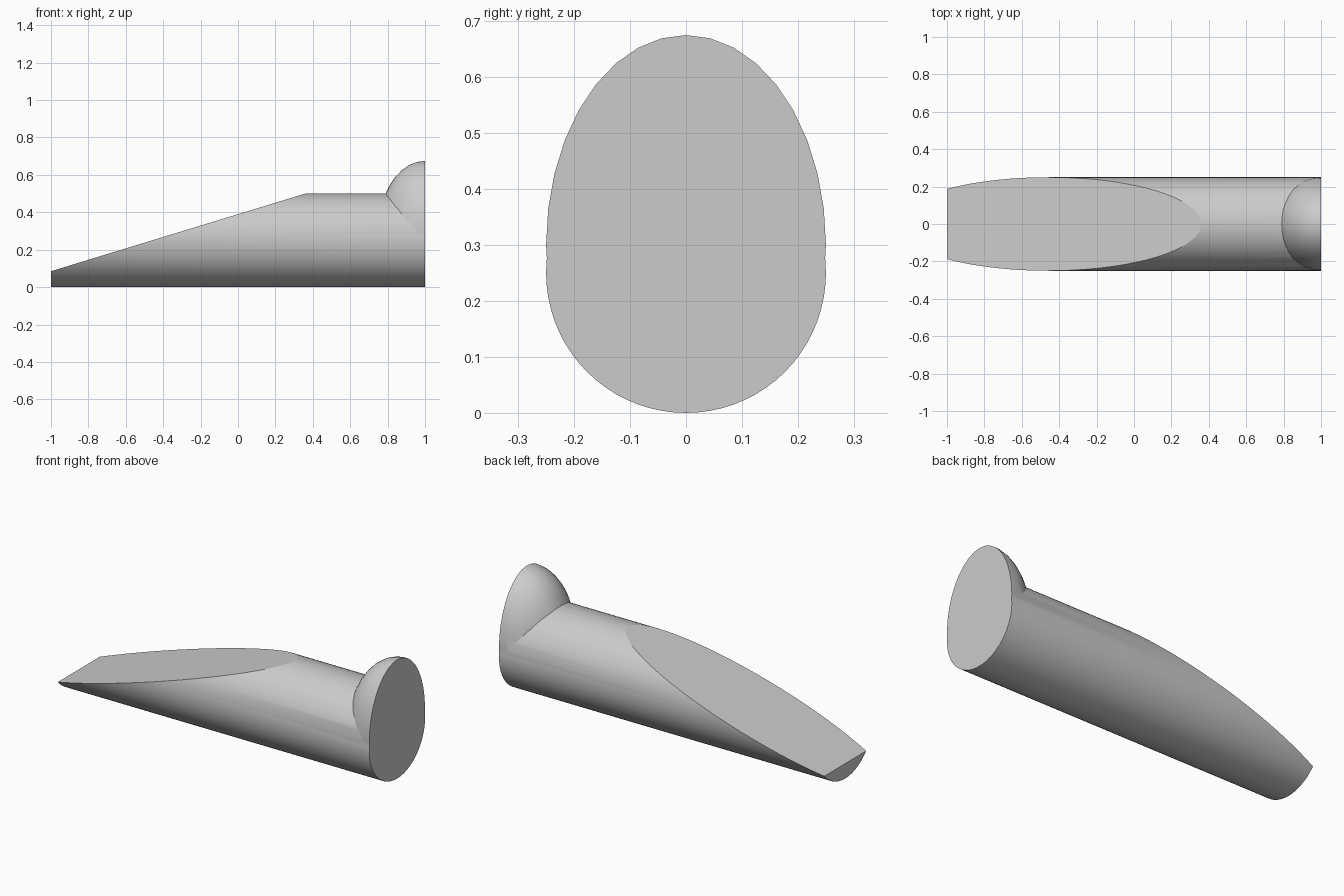
import bpy, bmesh
from mathutils import Matrix, Vector

if "Cube" in bpy.data.objects:
    bpy.data.objects.remove(bpy.data.objects["Cube"], do_unlink=True)

# One plain grey
GREY = (0.6, 0.6, 0.6, 1)
mat = bpy.data.materials.new("plain grey")
mat.use_nodes = True
mat.diffuse_color = GREY
mat.node_tree.nodes["Principled BSDF"].inputs["Base Color"].default_value = GREY


def slice_off(bm, point, normal):
    """Remove everything on the normal's side of a plane and cap the cut."""
    geom = bm.verts[:] + bm.edges[:] + bm.faces[:]
    cut = bmesh.ops.bisect_plane(bm, geom=geom, dist=1e-5, plane_co=point,
                                 plane_no=Vector(normal).normalized(), clear_outer=True)
    rim = [e for e in cut["geom_cut"] if isinstance(e, bmesh.types.BMEdge)]
    bmesh.ops.holes_fill(bm, edges=rim, sides=0)
    bmesh.ops.recalc_face_normals(bm, faces=bm.faces[:])


def make_object(name, bm):
    mesh = bpy.data.meshes.new(name)
    bm.to_mesh(mesh)
    bm.free()
    mesh.materials.append(mat)
    obj = bpy.data.objects.new(name, mesh)
    bpy.context.collection.objects.link(obj)
    return obj


R = 0.25          # rod radius
END = 1.0         # flat end of the rod
OVERHANG = 0.2    # trimmed away after joining

# Rod lying along x, with its long sloping cut
bm = bmesh.new()
bmesh.ops.create_cone(bm, cap_ends=True, segments=72, radius1=R, radius2=R,
                      depth=2 + OVERHANG)
bm.transform(Matrix.Translation((OVERHANG / 2, 0, R)) @ Matrix.Rotation(1.5707963, 4, "Y"))
slice_off(bm, (-1, 0, 0.085), (-0.415, 0, 1.36))
rod = make_object("wedge_rod", bm)

# Tall dome at the thick end, its underside hidden inside the rod
bm = bmesh.new()
bmesh.ops.create_uvsphere(bm, u_segments=36, v_segments=18, radius=R)
bm.transform(Matrix.Translation((END, 0, 0.3)) @ Matrix.Diagonal((1, 1, 1.5, 1)))
slice_off(bm, (0, 0, 0.25), (0, 0, -1))
dome = make_object("end_dome", bm)

# Join the two, then trim the end flat
bpy.context.view_layer.objects.active = rod
union = rod.modifiers.new("join dome", "BOOLEAN")
union.operation = "UNION"
union.solver = "EXACT"
union.object = dome
bpy.ops.object.modifier_apply(modifier=union.name)
bpy.data.objects.remove(dome, do_unlink=True)

bm = bmesh.new()
bm.from_mesh(rod.data)
slice_off(bm, (END, 0, 0), (1, 0, 0))
bm.to_mesh(rod.data)
bm.free()

# Smooth round surfaces, flat cut faces
bpy.ops.object.select_all(action="DESELECT")
rod.select_set(True)
bpy.ops.object.shade_smooth_by_angle(angle=0.5)
for face in rod.data.polygons:
    if len(face.vertices) > 12 and abs(face.normal.x) > 0.2:
        face.use_smooth = False
